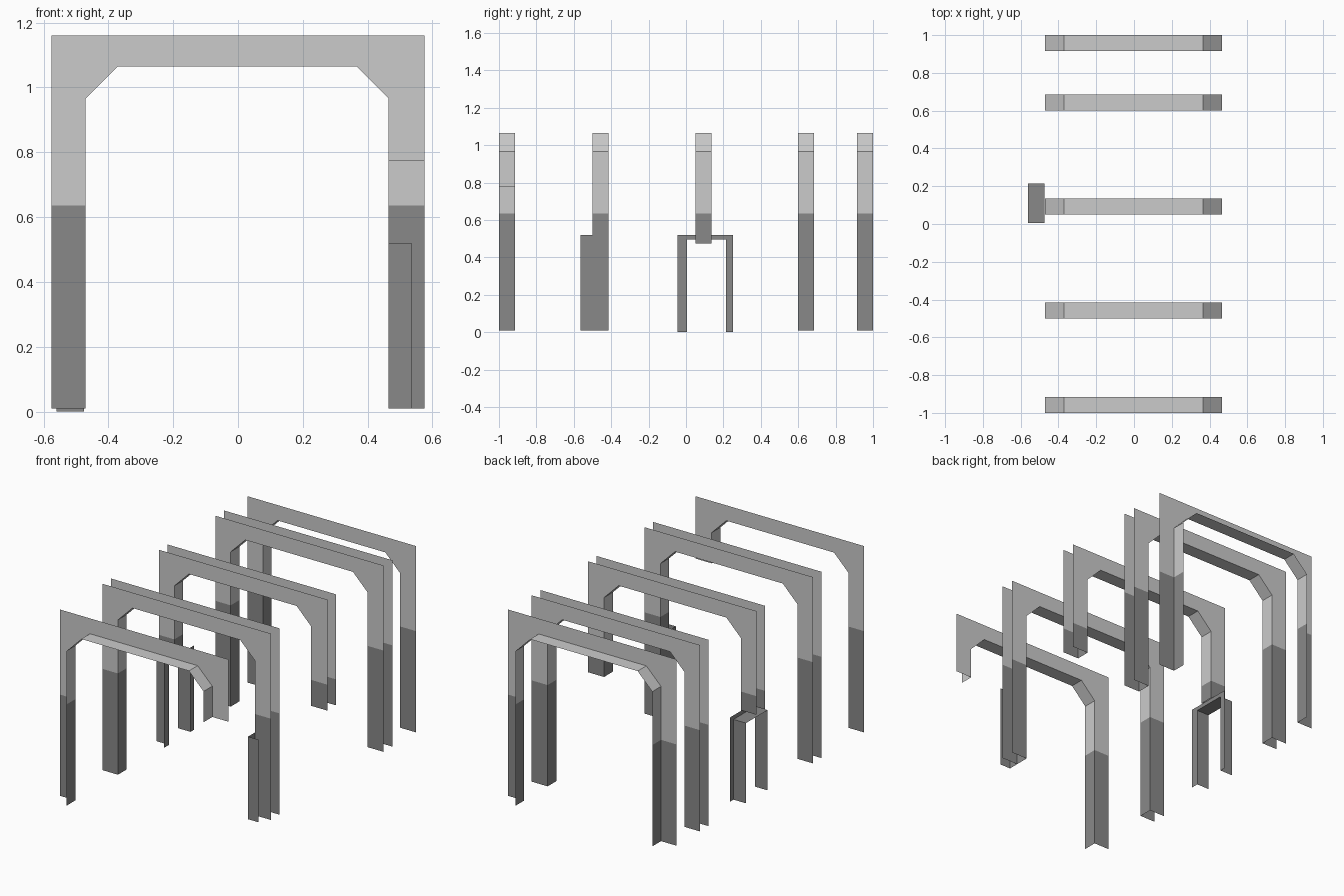
import bpy
import bmesh

cube = bpy.data.objects.get("Cube")
if cube:
    bpy.data.objects.remove(cube, do_unlink=True)


def make_material(name, value):
    mat = bpy.data.materials.new(name)
    mat.use_nodes = True
    colour = (value, value, value, 1)
    mat.diffuse_color = colour
    mat.node_tree.nodes["Principled BSDF"].inputs["Base Color"].default_value = colour
    return mat


MATERIALS = [make_material("pale plaster", 0.6), make_material("dark dado", 0.25)]
FLOOR = 0.01      # underside of the arch legs
DADO = 0.635      # height where the colour changes


def open_frame(name, outer, inner, near, far, place, near_face=True, far_face=True):
    """Flat faces between two matching paths, plus a lining along the inner path."""
    bm = bmesh.new()

    def ring(path, depth):
        return [bm.verts.new(place(u, depth, z)) for u, z in path]

    inner_near, inner_far = ring(inner, near), ring(inner, far)
    outer_near = ring(outer, near) if near_face else None
    outer_far = ring(outer, far) if far_face else None
    for i in range(len(inner) - 1):
        j = i + 1
        bm.faces.new((inner_near[i], inner_far[i], inner_far[j], inner_near[j]))
        if near_face:
            bm.faces.new((outer_near[i], inner_near[i], inner_near[j], outer_near[j]))
        if far_face:
            bm.faces.new((outer_far[j], inner_far[j], inner_far[i], outer_far[i]))
    for face in bm.faces:
        face.material_index = int(face.calc_center_median().z < DADO)
    mesh = bpy.data.meshes.new(name)
    bm.to_mesh(mesh)
    bm.free()
    for mat in MATERIALS:
        mesh.materials.append(mat)
    obj = bpy.data.objects.new(name, mesh)
    bpy.context.collection.objects.link(obj)
    return obj


def arch(name, y, right_foot=FLOOR, left_foot=FLOOR, **faces):
    """Chamfered arch across x; each leg may stop at its own height."""
    def leg(foot):
        return [foot, DADO] if foot < DADO else [foot]

    up, down = leg(right_foot), leg(left_foot)[::-1]
    outer = ([(-0.575, z) for z in up] + [(-0.575, 0.965), (-0.575, 1.16)]
             + [(0.575, 1.16), (0.575, 0.965)] + [(0.575, z) for z in down])
    inner = ([(-0.47, z) for z in up] + [(-0.47, 0.965), (-0.37, 1.065)]
             + [(0.365, 1.065), (0.465, 0.965)] + [(0.465, z) for z in down])
    return open_frame(name, outer, inner, y, y + 0.085,
                      lambda u, d, z: (u, d, z), **faces)


# Row of arches, front to back; the end ones have a single face
arch("front_arch", -1.0, left_foot=0.775, near_face=False)
arch("second_arch", -0.5)
arch("middle_arch", 0.05, right_foot=0.52, left_foot=0.475)
arch("fourth_arch", 0.6)
arch("back_arch", 0.915, far_face=False)

# Small doorway frame under the middle arch
open_frame("side_doorway",
           [(-0.045, 0), (-0.045, 0.52), (0.25, 0.52), (0.25, 0)],
           [(0.005, 0), (0.005, 0.495), (0.215, 0.495), (0.215, 0)],
           -0.56, -0.475, lambda u, d, z: (d, u, z), near_face=False)

# Low pier against the second arch: an inner side and a front
bm = bmesh.new()
plan = [(0.465, -0.5), (0.465, -0.565), (0.535, -0.565)]
low = [bm.verts.new((x, y, FLOOR)) for x, y in plan]
high = [bm.verts.new((x, y, 0.52)) for x, y in plan]
for i in range(2):
    face = bm.faces.new((low[i], low[i + 1], high[i + 1], high[i]))
mesh = bpy.data.meshes.new("low_pier")
bm.to_mesh(mesh)
bm.free()
mesh.materials.append(MATERIALS[1])
bpy.context.collection.objects.link(bpy.data.objects.new("low_pier", mesh))
